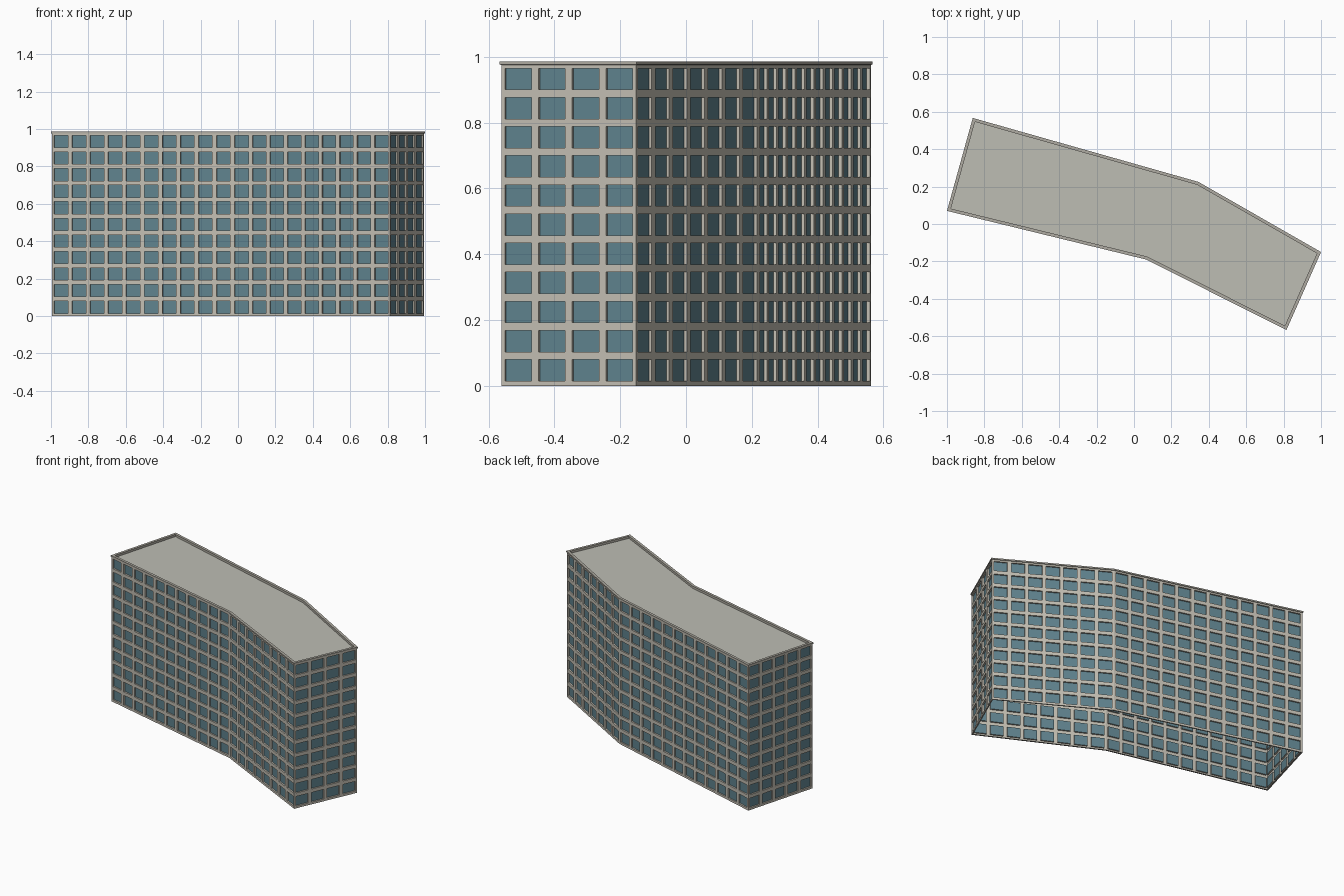
import bpy, bmesh
from mathutils import Vector

cube = bpy.data.objects.get("Cube")
if cube:
    bpy.data.objects.remove(cube)

FLOORS = 11
BASE, TOP, CAP_TOP, ROOF_Z = 0.003, 0.977, 0.986, 0.971
MARGIN, RECESS, BAY = 0.0118, 0.01, 0.0985

# Bent slab footprint, counter-clockwise, at the parapet's outer edge
OUTLINE = [Vector(p) for p in ((-1, 0.07), (0.065, -0.19), (0.815, -0.567),
                               (1, -0.15), (0.345, 0.225), (-0.862, 0.567))]


def material(name, colour):
    mat = bpy.data.materials.new(name)
    mat.use_nodes = True
    mat.diffuse_color = (*colour, 1)
    mat.node_tree.nodes["Principled BSDF"].inputs["Base Color"].default_value = (*colour, 1)
    return mat


def inward(points, d):
    """Move every edge of the outline inward by d."""
    out = []
    for i, p in enumerate(points):
        a = (p - points[i - 1]).normalized()
        b = (points[(i + 1) % len(points)] - p).normalized()
        na, nb = Vector((-a.y, a.x)), Vector((-b.y, b.x))
        out.append(p + (na + nb) * d / (1 + na.dot(nb)))
    return out


def finish(name, bm, *mats):
    mesh = bpy.data.meshes.new(name)
    bm.to_mesh(mesh)
    bm.free()
    for mat in mats:
        mesh.materials.append(mat)
    obj = bpy.data.objects.new(name, mesh)
    bpy.context.collection.objects.link(obj)
    return obj


def facade(name, a, b):
    """Wall of equal bays and floors, each with a recessed window."""
    bays = int((b - a).length / BAY)
    bm = bmesh.new()
    rows = []
    for j in range(FLOORS + 1):
        z = BASE + (TOP - BASE) * j / FLOORS
        rows.append([bm.verts.new((*a.lerp(b, i / bays), z)) for i in range(bays + 1)])
    for low, high in zip(rows, rows[1:]):
        for i in range(bays):
            bm.faces.new((low[i], low[i + 1], high[i + 1], high[i]))
    panes = list(bm.faces)
    bm.normal_update()
    bmesh.ops.inset_individual(bm, faces=panes, thickness=MARGIN, use_even_offset=True)
    bmesh.ops.inset_individual(bm, faces=panes, thickness=0, depth=-RECESS)
    for pane in panes:
        pane.material_index = 1
    finish(name, bm, wall, glass)


def ring(name, outer, inner, z_low, z_high, z_inner, mat):
    """Band following the outline, with its own inner depth."""
    bm = bmesh.new()
    loops = [[bm.verts.new((*p, z)) for p in pts] for pts, z in
             ((outer, z_low), (outer, z_high), (inner, z_high), (inner, z_inner))]
    for k, loop in enumerate(loops):
        nxt = loops[(k + 1) % len(loops)]
        for i in range(len(loop)):
            n = (i + 1) % len(loop)
            bm.faces.new((loop[i], loop[n], nxt[n], nxt[i]))
    finish(name, bm, mat)


wall = material("warm grey concrete", (0.55, 0.52, 0.45))
glass = material("blue grey glass", (0.115, 0.225, 0.27))
roofing = material("pale grey roofing", (0.51, 0.51, 0.455))
trim = material("grey trim", (0.43, 0.41, 0.36))

# Window walls
corners = inward(OUTLINE, 0.004)
names = ("front_left_wing", "front_right_wing", "right_end",
         "back_right_wing", "back_left_wing", "left_end")
for i, name in enumerate(names):
    facade(name + "_wall", corners[i], corners[(i + 1) % len(corners)])

# Base edge and parapet cap
ring("base_edge", corners, inward(corners, 0.008), 0, BASE, 0, trim)
ring("parapet_cap", OUTLINE, inward(OUTLINE, 0.017), TOP, CAP_TOP, ROOF_Z, trim)

# Roof deck
bm = bmesh.new()
bm.faces.new([bm.verts.new((*p, ROOF_Z)) for p in inward(OUTLINE, 0.016)])
finish("roof_deck", bm, roofing)
